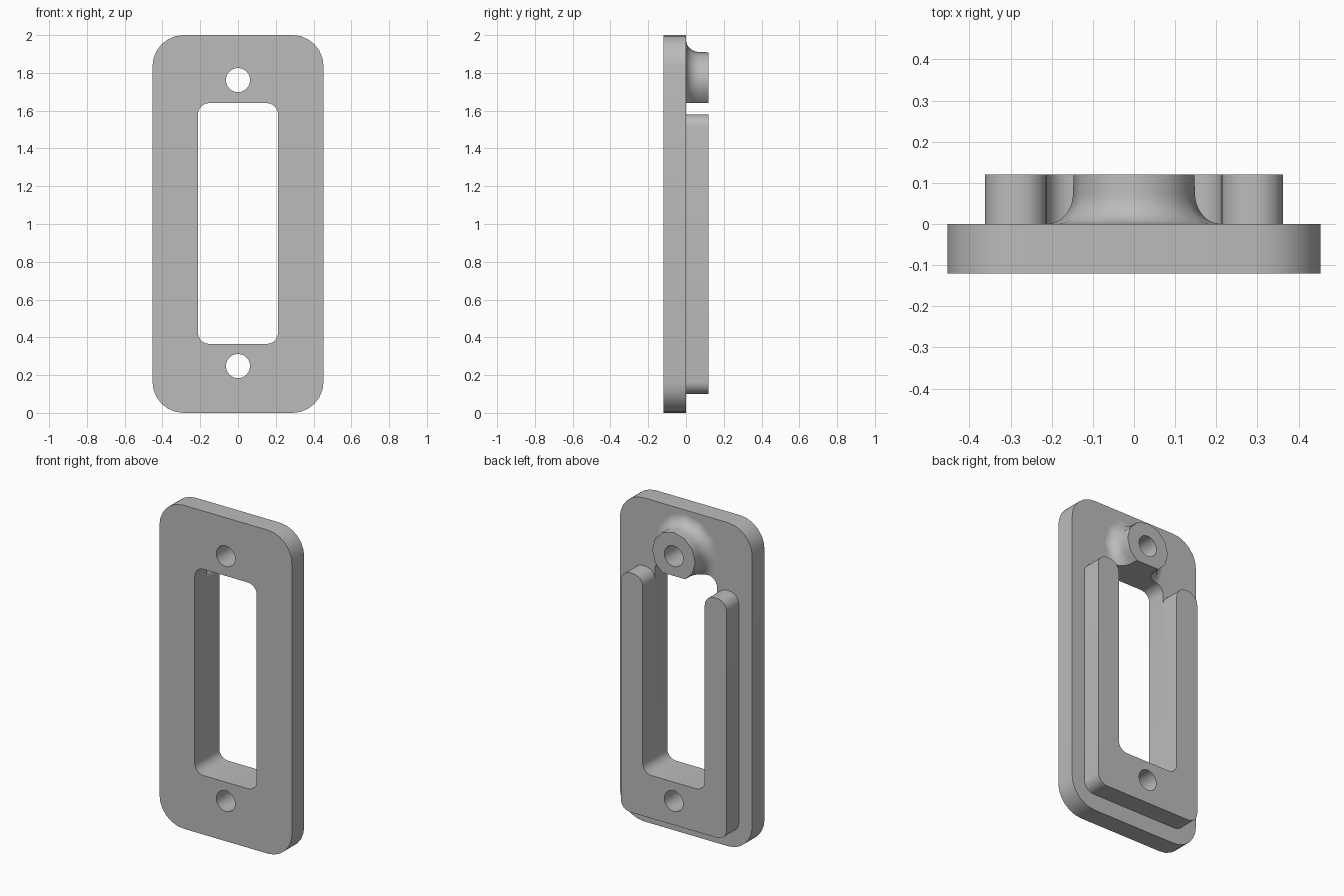
import bpy, bmesh, math
from mathutils import Vector

if "Cube" in bpy.data.objects:
    bpy.data.objects.remove(bpy.data.objects["Cube"], do_unlink=True)

grey = bpy.data.materials.new("plain grey")
grey.use_nodes = True
colour = (0.5, 0.5, 0.5, 1)
grey.diffuse_color = colour
grey.node_tree.nodes["Principled BSDF"].inputs["Base Color"].default_value = colour

BACK = 0.12          # half the total depth
WIN_X, WIN_LOW, WIN_TOP = 0.212, 0.365, 1.64
SCREW_LOW, SCREW_TOP = 0.248, 1.762


def make_object(name, bm):
    bmesh.ops.recalc_face_normals(bm, faces=bm.faces)
    mesh = bpy.data.meshes.new(name)
    bm.to_mesh(mesh)
    bm.free()
    mesh.materials.append(grey)
    ob = bpy.data.objects.new(name, mesh)
    bpy.context.collection.objects.link(ob)
    return ob


def rounded(corners, steps=6):
    """Round each (x, z, radius) right-angle corner of an outline."""
    out = []
    for i, (x, z, r) in enumerate(corners):
        p = Vector((x, z))
        before = (Vector(corners[i - 1][:2]) - p).normalized() * r
        after = (Vector(corners[(i + 1) % len(corners)][:2]) - p).normalized() * r
        for k in range(steps + 1):
            a = math.pi / 2 * k / steps
            out.append(p + before * (1 - math.sin(a)) + after * (1 - math.cos(a)))
    return out


def rectangle(half, low, top, r):
    return rounded([(-half, low, r), (half, low, r), (half, top, r), (-half, top, r)])


def circle(z, r, n=24):
    return [Vector((r * math.cos(math.tau * k / n), z + r * math.sin(math.tau * k / n)))
            for k in range(n)]


def loft(name, rings):
    """Join (y, outline) rings into a closed solid."""
    bm = bmesh.new()
    loops = [[bm.verts.new((p.x, y, p.y)) for p in outline] for y, outline in rings]
    bm.faces.new(loops[0])
    bm.faces.new(loops[-1])
    for a, b in zip(loops, loops[1:]):
        for i in range(len(a)):
            bm.faces.new((a[i - 1], a[i], b[i], b[i - 1]))
    return make_object(name, bm)


def prism(name, outline, y0, y1):
    return loft(name, [(y0, outline), (y1, outline)])


def cut(ob, cutters):
    for c in cutters:
        mod = ob.modifiers.new("cut", "BOOLEAN")
        mod.operation = "DIFFERENCE"
        mod.solver = "EXACT"
        mod.object = c
    bpy.context.view_layer.update()
    graph = bpy.context.evaluated_depsgraph_get()
    mesh = bpy.data.meshes.new_from_object(ob.evaluated_get(graph))
    ob.modifiers.clear()
    ob.data = mesh


# Cutters: window and two screw holes
window = prism("window_cutter", rectangle(WIN_X, WIN_LOW, WIN_TOP, 0.06), -0.3, 0.3)
low_hole = prism("lower_hole_cutter", circle(SCREW_LOW, 0.064), -0.3, 0.3)
top_hole = prism("upper_hole_cutter", circle(SCREW_TOP, 0.064), -0.3, 0.3)

# Face plate
plate = prism("face_plate", rectangle(0.453, 0, 2, 0.165), -BACK, 0)
cut(plate, [window, low_hole, top_hole])

# U-shaped rail on the back, flush with the window
OUT, LOW, TOP, R = 0.362, 0.1, 1.58, 0.065
half = [(OUT, LOW, R), (OUT, TOP, R), (WIN_X, TOP, R), (WIN_X, WIN_LOW, 0.06)]
rail = prism("back_rail", rounded(half + [(-x, z, r) for x, z, r in reversed(half)]), 0, BACK)
cut(rail, [low_hole])

# Flared screw boss, trimmed by the window
rings = []
for k in range(9):
    a = math.pi / 2 * k / 8
    rings.append((0.075 * (1 - math.cos(a)), circle(SCREW_TOP, 0.212 - 0.064 * math.sin(a), 12)))
rings.append((BACK, circle(SCREW_TOP, 0.147, 12)))
boss = loft("screw_boss", rings)
# a straight trim is used so the flare ends level with the window top
trim = prism("boss_trim_cutter", rectangle(0.4, 1.2, WIN_TOP, 0.01), -0.3, 0.3)
cut(boss, [trim, top_hole])

for c in (window, low_hole, top_hole, trim):
    bpy.data.objects.remove(c, do_unlink=True)

# Smooth the rounded sides, keep edges sharp
bpy.ops.object.select_all(action="DESELECT")
for ob in (plate, rail, boss):
    ob.select_set(True)
    bpy.context.view_layer.objects.active = ob
bpy.ops.object.shade_smooth_by_angle(angle=math.radians(35))
